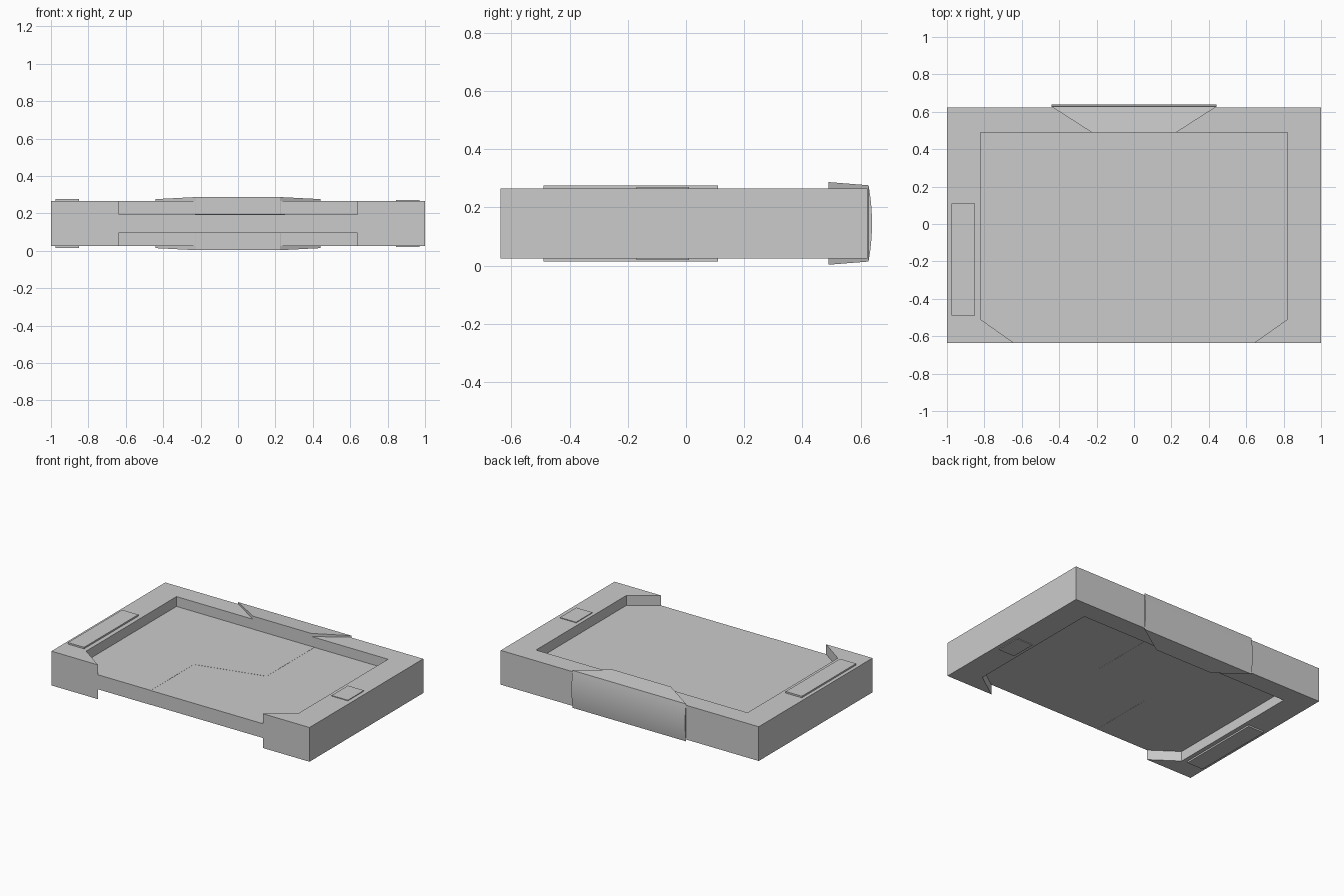
import bpy, bmesh, math

if "Cube" in bpy.data.objects:
    bpy.data.objects.remove(bpy.data.objects["Cube"])

MID = 0.145  # the model is mirrored above and below this height


def finish(name, bm):
    bmesh.ops.recalc_face_normals(bm, faces=bm.faces)
    mesh = bpy.data.meshes.new(name)
    bm.to_mesh(mesh)
    bm.free()
    ob = bpy.data.objects.new(name, mesh)
    bpy.context.collection.objects.link(ob)
    return ob


def prism(name, outline, z0, z1):
    bm = bmesh.new()
    face = bm.faces.new([bm.verts.new((x, y, z0)) for x, y in outline])
    ext = bmesh.ops.extrude_face_region(bm, geom=[face])["geom"]
    top = [v for v in ext if isinstance(v, bmesh.types.BMVert)]
    bmesh.ops.translate(bm, verts=top, vec=(0, 0, z1 - z0))
    return finish(name, bm)


def rect(x0, x1, y0, y1):
    return [(x0, y0), (x1, y0), (x1, y1), (x0, y1)]


FRONT, BACK = -0.637, 0.623
# recess outline with clipped front corners, open at the front
recess = [(-0.64, FRONT), (-0.82, -0.51), (-0.82, 0.49),
          (0.82, 0.49), (0.82, -0.51), (0.64, FRONT)]

# U-shaped outer frame
prism("frame", recess + [(1, FRONT), (1, BACK), (-1, BACK), (-1, FRONT)],
      0.025, 0.265)

# sunken centre plate, in two panels that meet along a stepped seam
seam = [(0.25, 0.49), (0.25, -0.04), (-0.23, -0.16), (-0.23, FRONT)]
prism("plate_left", recess[:3] + seam, 0.094, 0.196)
prism("plate_right", seam[::-1] + recess[3:], 0.095, 0.195)

# raised pads on both faces: long on the left rail, short on the right
prism("long_pads", rect(-0.975, -0.85, -0.49, 0.11), MID - 0.131, MID + 0.131)
prism("short_pads", rect(0.845, 0.97, -0.17, 0.01), MID - 0.125, MID + 0.125)

# rear clip: tapered wedge wrapping the back rail, with a bowed outer face
bm = bmesh.new()
for side in (-1, 1):
    for up in (-1, 1):
        bm.verts.new((side * 0.225, 0.489, MID + up * 0.142))
    for i in range(13):
        t = i / 6 - 1
        bm.verts.new((side * 0.44, 0.627 + 0.012 * (1 - t * t), MID + t * 0.131))
bmesh.ops.convex_hull(bm, input=bm.verts)
bmesh.ops.dissolve_limit(bm, angle_limit=math.radians(0.3),
                         verts=bm.verts, edges=bm.edges)
clip = finish("rear_clip", bm)
bpy.context.view_layer.objects.active = clip
clip.select_set(True)
bpy.ops.object.shade_smooth_by_angle(angle=math.radians(25))
